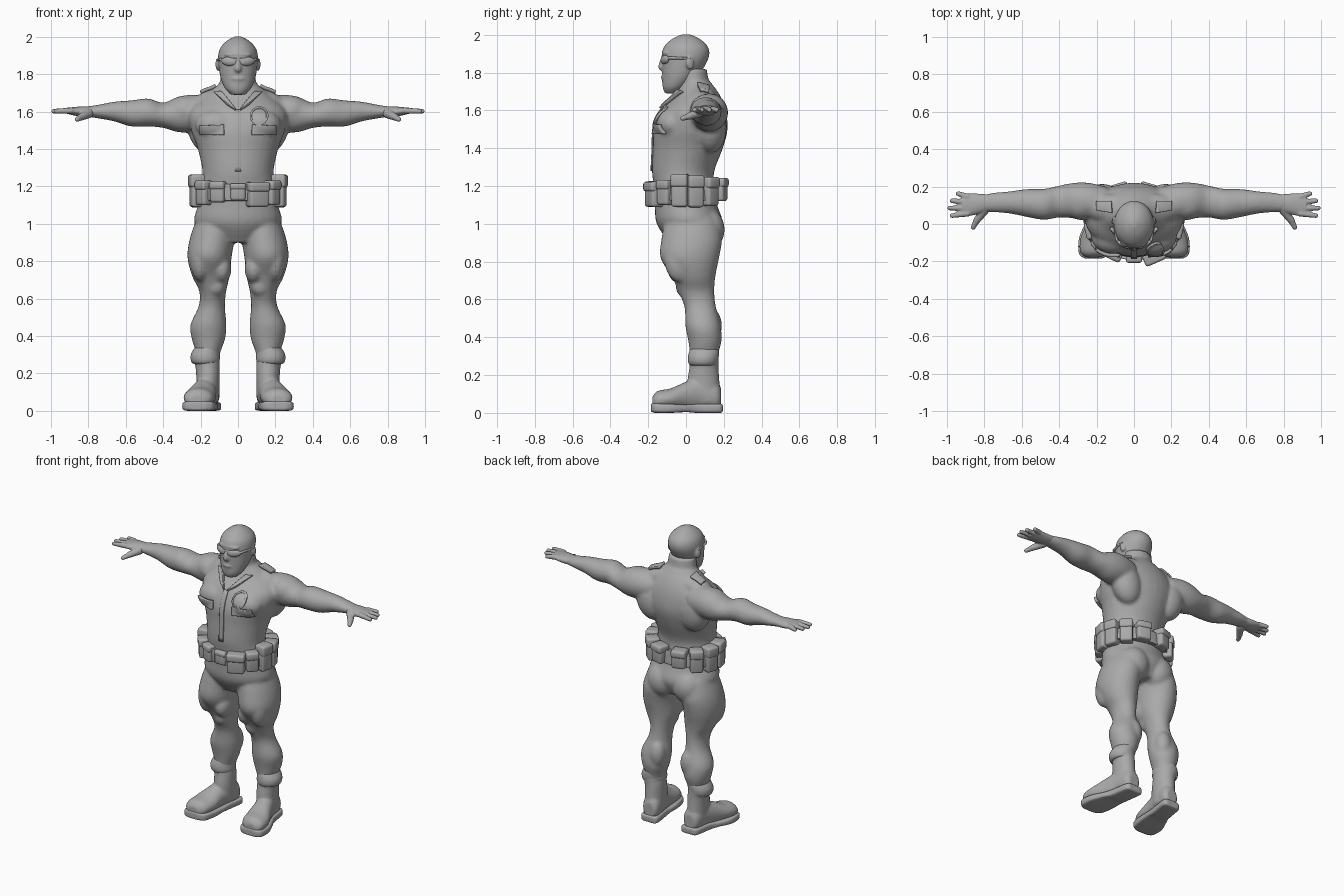
import bpy, bmesh
from math import sin, cos, pi, copysign, atan2
from mathutils import Vector, Matrix, Euler
from mathutils.bvhtree import BVHTree

if "Cube" in bpy.data.objects:
    bpy.data.objects.remove(bpy.data.objects["Cube"])

grey = bpy.data.materials.new("plain grey")
grey.use_nodes = True
grey.diffuse_color = (.4, .4, .4, 1)
grey.node_tree.nodes["Principled BSDF"].inputs["Base Color"].default_value = grey.diffuse_color
BOTH = (1, -1)


def finish(name, bm, voxel=0, smooth=3):
    """Turn a bmesh into an object, optionally fused into one skin."""
    bmesh.ops.recalc_face_normals(bm, faces=bm.faces)
    mesh = bpy.data.meshes.new(name)
    bm.to_mesh(mesh)
    bm.free()
    mesh.materials.append(grey)
    mesh.shade_smooth()
    obj = bpy.data.objects.new(name, mesh)
    bpy.context.collection.objects.link(obj)
    if voxel:
        remesh = obj.modifiers.new("fuse", "REMESH")
        remesh.mode = "VOXEL"
        remesh.voxel_size = voxel
        remesh.use_smooth_shade = True
        relax = obj.modifiers.new("relax", "SMOOTH")
        relax.factor, relax.iterations = .5, smooth
    return obj


def spline(rows, steps=4):
    """Catmull-Rom interpolation of cross-section rows."""
    rows = [Vector(r) for r in rows]
    out = []
    for i in range(len(rows) - 1):
        a, b, c, d = (rows[min(max(i + k, 0), len(rows) - 1)] for k in (-1, 0, 1, 2))
        for s in range(steps):
            t = s / steps
            out.append(b + (c - a) * (t / 2) + (a * 2 - b * 5 + c * 4 - d) * (t * t / 2)
                       + (b * 3 - a - c * 3 + d) * (t ** 3 / 2))
    return out + [rows[-1]]


def loft(bm, axis, rows, side=1, power=2, n=32):
    """Skin rows of (position, centre a, centre b, radius a, radius b)."""
    rings = []
    for t, ca, cb, ra, rb in spline(rows):
        ring = []
        for k in range(n):
            c, s = cos(2 * pi * k / n), sin(2 * pi * k / n)
            a = ca + ra * copysign(abs(c) ** (2 / power), c)
            b = cb + rb * copysign(abs(s) ** (2 / power), s)
            x, y, z = {"X": (t, a, b), "Y": (a, t, b), "Z": (a, b, t)}[axis]
            ring.append(bm.verts.new((x * side, y, z)))
        rings.append(ring)
    for low, high in zip(rings, rings[1:]):
        for k in range(n):
            bm.faces.new((low[k], low[k - 1], high[k - 1], high[k]))
    bm.faces.new(rings[0])
    bm.faces.new(rings[-1])


def blob(bm, centre, radii, side=1, turn=(0, 0, 0)):
    """Ellipsoid muscle."""
    mat = Matrix.LocRotScale(Vector(centre), Euler(turn), Vector(radii))
    mat = Matrix.Diagonal((side, 1, 1, 1)) @ mat
    bmesh.ops.create_uvsphere(bm, u_segments=20, v_segments=12, radius=1, matrix=mat)


def tube(bm, start, end, r1, r2, side=1, steps=9):
    """Rounded, tapered limb made of overlapping balls."""
    for i in range(steps + 1):
        t = i / steps
        r = r1 + (r2 - r1) * t
        blob(bm, Vector(start).lerp(Vector(end), t), (r, r, r), side)


# Body: torso, neck, arms and legs fused into one skin
bm = bmesh.new()
loft(bm, "Z", [(.9, 0, .03, .12, .12), (1, 0, .02, .23, .175), (1.1, 0, 0, .215, .165),
               (1.2, 0, -.01, .2, .16), (1.28, 0, -.015, .19, .165), (1.4, 0, .01, .215, .185),
               (1.5, 0, .025, .25, .195), (1.6, 0, .04, .26, .17), (1.68, 0, .06, .18, .12),
               (1.75, 0, .05, .1, .08)])
loft(bm, "Z", [(1.62, 0, .07, .13, .1), (1.74, 0, .045, .1, .08), (1.82, 0, .035, .09, .075)])
for side in BOTH:
    loft(bm, "X", [(.15, .1, 1.59, .1, .09), (.24, .12, 1.59, .1, .1), (.32, .125, 1.585, .095, .095),
                   (.4, .12, 1.58, .085, .067), (.48, .105, 1.595, .083, .075),
                   (.57, .112, 1.59, .075, .07), (.66, .115, 1.6, .06, .053),
                   (.75, .115, 1.6, .052, .036), (.82, .11, 1.6, .045, .026)], side)
    loft(bm, "Z", [(1.03, .11, .03, .11, .14), (.92, .138, .03, .12, .16), (.82, .152, .02, .118, .155),
                   (.72, .145, .04, .1, .115), (.64, .135, .055, .072, .095),
                   (.56, .14, .075, .07, .083), (.46, .158, .09, .096, .093),
                   (.38, .158, .1, .088, .088), (.3, .16, .095, .062, .073),
                   (.2, .16, .095, .055, .07)], side)
    blob(bm, (.095, .115, .97), (.1, .09, .11), side)                    # buttock
    blob(bm, (.12, -.005, .67), (.055, .05, .06), side)                  # knee
    blob(bm, (.085, -.02, .76), (.05, .08, .08), side)                   # inner thigh
    blob(bm, (.2, -.03, .81), (.055, .085, .12), side)                   # outer thigh
    blob(bm, (.12, .14, .46), (.055, .05, .09), side)                    # calf
    blob(bm, (.11, -.07, 1.53), (.12, .09, .085), side)                  # chest
    blob(bm, (.17, .13, 1.51), (.1, .085, .14), side, (0, .25, 0))       # back
    blob(bm, (.13, .085, 1.665), (.14, .075, .055), side, (0, .3, 0))    # trapezius
    blob(bm, (.28, .11, 1.6), (.1, .09, .085), side)                     # shoulder
body = finish("body", bm, .011, 4)

# Head with jaw, nose, brow, lips and ears
bm = bmesh.new()
loft(bm, "Z", [(1.69, 0, -.075, .035, .035), (1.72, 0, -.06, .067, .063), (1.77, 0, -.035, .09, .09),
               (1.83, 0, -.015, .102, .112), (1.89, 0, -.003, .107, .126),
               (1.94, 0, 0, .095, .114), (1.98, 0, 0, .058, .07), (2.002, 0, 0, .015, .02)])
blob(bm, (0, -.125, 1.83), (.02, .022, .022))
tube(bm, (0, -.118, 1.88), (0, -.13, 1.84), .012, .016)
blob(bm, (0, -.112, 1.775), (.038, .022, .012))
blob(bm, (0, -.108, 1.755), (.03, .02, .01))
blob(bm, (0, -.1, 1.72), (.035, .022, .02))
blob(bm, (0, -.1, 1.905), (.075, .03, .014))
for side in BOTH:
    blob(bm, (.108, .02, 1.85), (.011, .022, .034), side, (.2, 0, .3))
finish("head", bm, .007, 3)

# Wraparound sunglasses
bm = bmesh.new()
for side in BOTH:
    blob(bm, (.049, -.112, 1.868), (.045, .016, .024), side, (0, -.12, .4))
    tube(bm, (.092, -.085, 1.878), (.112, .02, 1.875), .009, .007, side, 14)
tube(bm, (-.03, -.126, 1.88), (.03, -.126, 1.88), .007, .007)
finish("sunglasses", bm, .005, 2)

for side, label in zip(BOTH, ("left", "right")):
    # Hand with four fingers and a thumb
    bm = bmesh.new()
    loft(bm, "X", [(.78, .112, 1.6, .046, .028), (.83, .108, 1.6, .054, .028),
                   (.88, .103, 1.602, .06, .022), (.92, .1, 1.605, .054, .015)], side)
    for y, tip_y, tip in ((.146, .162, .94), (.116, .124, .972), (.085, .085, .985), (.056, .045, .972)):
        tube(bm, (.89, y, 1.605), (tip, tip_y, 1.602), .017, .013, side)
    tube(bm, (.8, .075, 1.59), (.84, .02, 1.57), .026, .019, side)
    tube(bm, (.84, .02, 1.57), (.86, -.018, 1.558), .018, .013, side)
    finish(label + "_hand", bm, .005, 2)

    # Boot with a shaft, rounded toe and loose trouser cuff
    bm = bmesh.new()
    loft(bm, "Y", [(-.178, .218, .055, .04, .03), (-.15, .213, .066, .075, .05), (-.08, .203, .075, .084, .055),
                   (0, .185, .09, .07, .075), (.08, .165, .1, .062, .09), (.16, .155, .09, .057, .08),
                   (.185, .153, .08, .035, .05)], side)
    loft(bm, "Z", [(.06, .16, .1, .06, .085), (.16, .16, .092, .062, .085), (.24, .163, .095, .065, .077),
                   (.27, .17, .095, .07, .077), (.3, .172, .095, .072, .078)], side)
    finish(label + "_boot", bm, .008, 3)
    bm = bmesh.new()
    loft(bm, "Z", [(.25, .175, .09, .066, .07), (.27, .175, .09, .078, .08), (.3, .175, .092, .078, .082),
                   (.33, .167, .096, .07, .078), (.35, .16, .097, .06, .07)], side)
    finish(label + "_trouser_cuff", bm, .008, 2)
    bm = bmesh.new()
    loft(bm, "Y", [(-.185, .217, .028, .045, .022), (-.16, .212, .026, .082, .026), (-.08, .203, .024, .092, .024),
                   (0, .185, .024, .078, .02), (.06, .17, .024, .066, .024), (.17, .153, .024, .064, .024),
                   (.195, .152, .024, .045, .024)], side, 5)
    finish(label + "_sole", bm, .007, 1)

# Duty belt
bm = bmesh.new()
loft(bm, "Z", [(1.125, 0, 0, .228, .185), (1.13, 0, 0, .234, .19), (1.205, 0, -.005, .226, .188),
               (1.21, 0, -.005, .22, .183)], n=64)
finish("belt", bm)


def pouch(name, angle, width, height, depth, z):
    """Soft box with a flap, facing outward from the belt."""
    place = Vector((.223 * sin(angle), -.187 * cos(angle), z))
    facing = atan2(sin(angle) / .223, cos(angle) / .187)
    for part, w, h, d, lift in (("pouch", width, height, depth, 0),
                                ("flap", width * 1.08, height * .4, depth * 1.2, height * .32)):
        bm = bmesh.new()
        mat = Matrix.LocRotScale(place + Vector((0, 0, lift)), Euler((0, 0, facing)), Vector((w, d, h)))
        bmesh.ops.create_cube(bm, size=1, matrix=mat)
        bmesh.ops.bevel(bm, geom=bm.edges[:], offset=.014, segments=3, affect="EDGES", profile=.5)
        finish(name + "_" + part, bm)


pouch("buckle", 0, .08, .09, .035, 1.17)
pouch("front_case", .48, .11, .13, .075, 1.155)
for side, label in zip(BOTH, ("left", "right")):
    pouch(label + "_clip", side * .95, .075, .13, .065, 1.165)
    pouch(label + "_hip", side * 1.4, .085, .17, .07, 1.175)
    pouch(label + "_side", side * 1.83, .08, .165, .07, 1.17)
    pouch(label + "_rear", side * 2.3, .08, .15, .07, 1.17)
    pouch(label + "_back", side * 2.8, .09, .12, .07, 1.18)
pouch("right_front", -.5, .08, .11, .05, 1.17)

# Shirt details laid onto the body surface
bpy.context.view_layer.update()
surface = BVHTree.FromObject(body, bpy.context.evaluated_depsgraph_get())


def patch(name, shape, thick=.009, down=False, n=12):
    """Thin plate projected onto the body from the front or from above."""
    bm = bmesh.new()
    ray = Vector((0, 0, -1)) if down else Vector((0, 1, 0))
    grid = []
    for i in range(n + 1):
        row = []
        for j in range(n + 1):
            a, b = shape(i / n, j / n)
            start = Vector((a, b, 3)) if down else Vector((a, -1, b))
            hit = surface.ray_cast(start, ray)[0] or start + ray
            row.append(bm.verts.new(hit - ray * thick))
        grid.append(row)
    for r, s in zip(grid, grid[1:]):
        for j in range(n):
            bm.faces.new((r[j], r[j + 1], s[j + 1], s[j]))
    bmesh.ops.remove_doubles(bm, verts=bm.verts, dist=.0002)
    obj = finish(name, bm)
    solid = obj.modifiers.new("thickness", "SOLIDIFY")
    solid.thickness, solid.offset = thick * 1.8, 0
    return obj


def quad(a, b, c, d):
    a, b, c, d = map(Vector, (a, b, c, d))
    return lambda u, v: a.lerp(b, u).lerp(d.lerp(c, u), v)


def disc(x, z, inner, outer):
    return lambda u, v: (x + (inner + (outer - inner) * u) * cos(2 * pi * v),
                         z + (inner + (outer - inner) * u) * sin(2 * pi * v))


patch("shirt_placket", quad((-.016, 1.28), (.016, 1.28), (.016, 1.61), (-.016, 1.61)), .004)
patch("badge", disc(.112, 1.575, 0, .04), .006, n=24)
patch("badge_rim", disc(.112, 1.575, .038, .048), .009, n=24)
for s, label in zip(BOTH, ("left", "right")):
    patch(label + "_pocket_flap", quad((s * .075, 1.475), (s * .2, 1.48), (s * .2, 1.525), (s * .075, 1.53)), .01)
    patch(label + "_collar", quad((s * .012, 1.61), (s * .06, 1.64), (s * .125, 1.7), (s * .085, 1.705)), .012)
    patch(label + "_epaulette", quad((s * .12, .06), (s * .2, .075), (s * .2, .12), (s * .12, .12)), .01, True)
